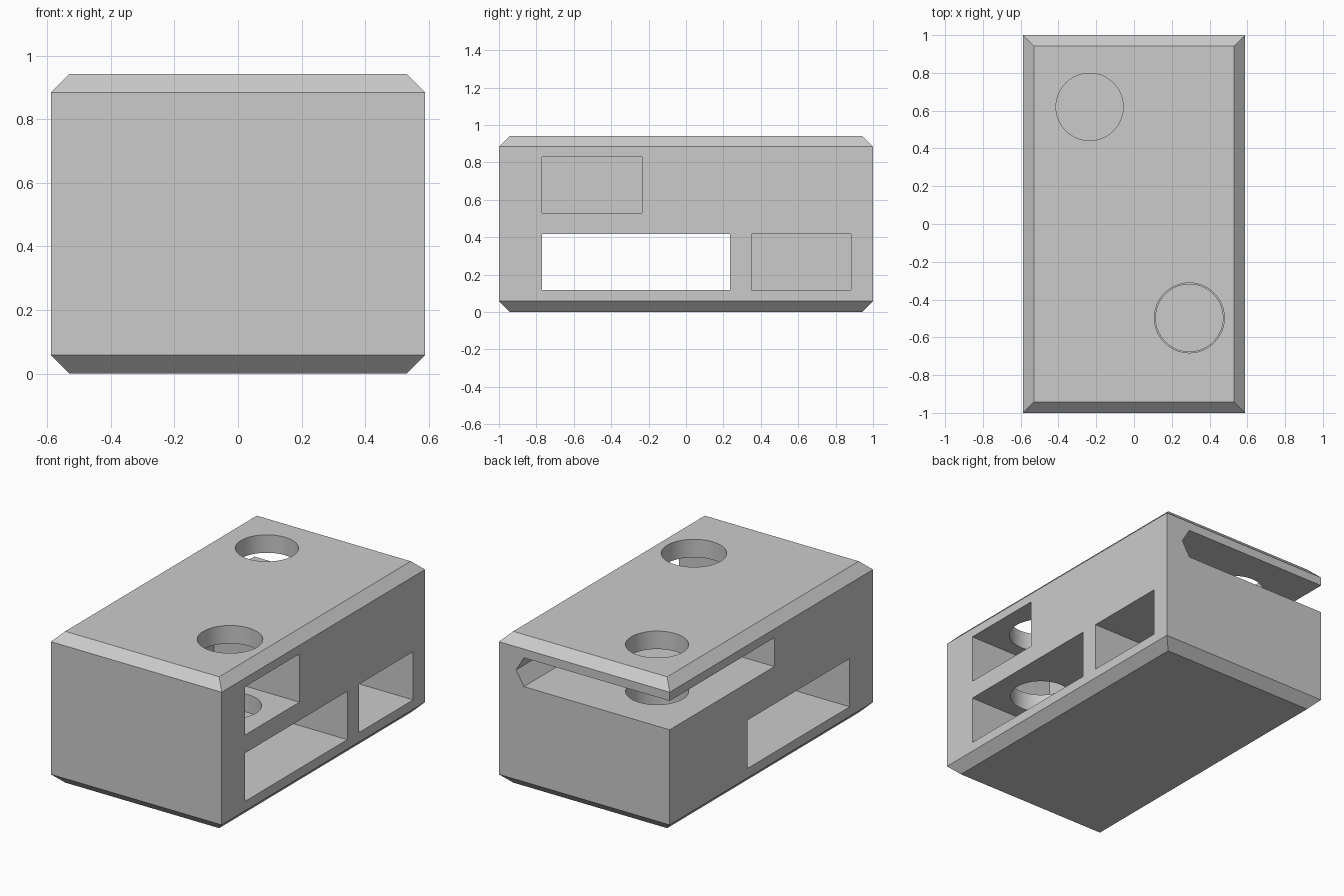
import bpy, bmesh, math
from mathutils import Matrix

cube = bpy.data.objects.get("Cube")
if cube:
    bpy.data.objects.remove(cube, do_unlink=True)

grey = bpy.data.materials.new("light grey")
grey.use_nodes = True
colour = (0.6, 0.6, 0.6, 1)
grey.diffuse_color = colour
grey.node_tree.nodes["Principled BSDF"].inputs["Base Color"].default_value = colour


def make_object(name, bm):
    bmesh.ops.recalc_face_normals(bm, faces=bm.faces)
    mesh = bpy.data.meshes.new(name)
    bm.to_mesh(mesh)
    bm.free()
    mesh.materials.append(grey)
    obj = bpy.data.objects.new(name, mesh)
    bpy.context.collection.objects.link(obj)
    return obj


def loft(name, rings):
    """Closed solid through rings of equal point count."""
    bm = bmesh.new()
    loops = [[bm.verts.new(p) for p in ring] for ring in rings]
    bm.faces.new(loops[0])
    bm.faces.new(loops[-1])
    for low, high in zip(loops, loops[1:]):
        for i in range(len(low)):
            j = (i + 1) % len(low)
            bm.faces.new((low[i], low[j], high[j], high[i]))
    return make_object(name, bm)


def rect(x0, x1, y0, y1, z):
    return [(x0, y0, z), (x1, y0, z), (x1, y1, z), (x0, y1, z)]


def box(name, x, y, z):
    return loft(name, [rect(*x, *y, height) for height in z])


def hole(name, x, y, radius, z0, z1):
    bm = bmesh.new()
    bmesh.ops.create_cone(bm, cap_ends=True, segments=64, radius1=radius,
                          radius2=radius, depth=z1 - z0,
                          matrix=Matrix.Translation((x, y, (z0 + z1) / 2)))
    return make_object(name, bm)


# Block with chamfered top and bottom rims
W, L, H, C = 0.588, 1.0, 0.942, 0.058
block = loft("drilled_block", [
    rect(-W + i, W - i, -L + i, L - i, z)
    for i, z in ((C, 0), (0, C), (0, H - C), (C, H))])

# Slot open at the back and on the right side, with a pointed inner edge
slot_profile = [(-0.8, 0.65), (0.416, 0.65), (0.47, 0.74), (0.416, 0.83), (-0.8, 0.83)]
slot = loft("corner_slot", [[(x, y, z) for x, z in slot_profile] for y in (-0.03, 1.2)])

cutters = [
    slot,
    # Rectangular passages entered from the left side
    box("through_tunnel", (-0.8, 0.8), (-0.77, 0.235), (0.117, 0.417)),
    box("upper_pocket", (0, 0.8), (-0.77, -0.235), (0.53, 0.83)),
    box("back_pocket", (-0.47, 0.8), (0.35, 0.883), (0.117, 0.417)),
    # Vertical round shafts
    hole("front_top_hole", 0.293, -0.497, 0.185, 0.7, 1.1),
    hole("front_inner_hole", 0.293, -0.497, 0.178, 0.3, 0.65),
    hole("back_hole", -0.235, 0.62, 0.178, 0.3, 1.1),
]

bpy.ops.object.select_all(action='DESELECT')
bpy.context.view_layer.objects.active = block
block.select_set(True)
for cutter in cutters:
    cutter.hide_render = True
    mod = block.modifiers.new(cutter.name, 'BOOLEAN')
    mod.operation = 'DIFFERENCE'
    mod.solver = 'EXACT'
    mod.object = cutter
    bpy.ops.object.modifier_apply(modifier=mod.name)
    bpy.data.objects.remove(cutter, do_unlink=True)

bpy.ops.object.shade_smooth_by_angle(angle=math.radians(20))
